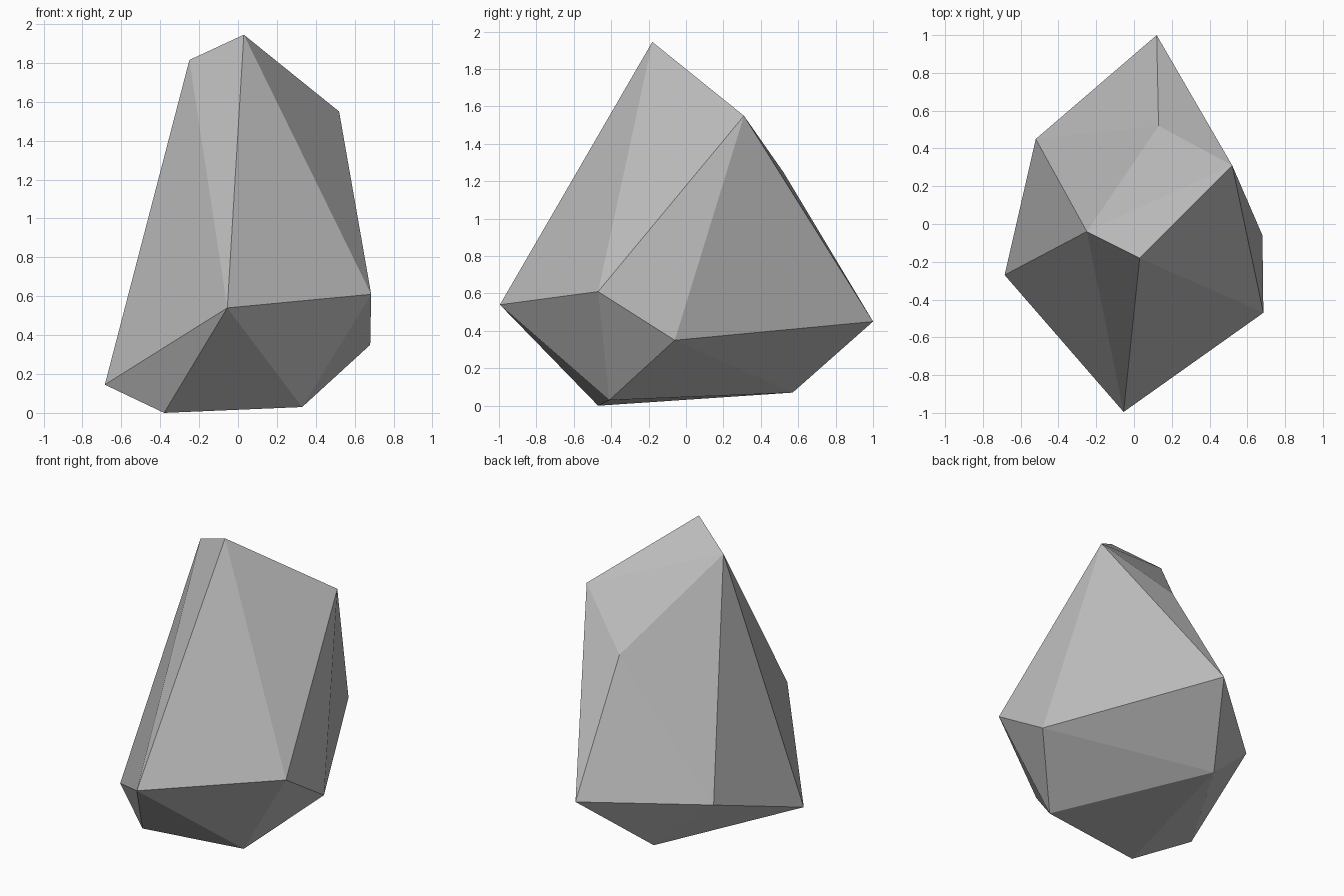
import bpy
import bmesh

# Remove the default cube
cube = bpy.data.objects.get("Cube")
if cube:
    bpy.data.objects.remove(cube, do_unlink=True)

# Stone colour
stone = bpy.data.materials.new("grey stone")
stone.use_nodes = True
grey = (0.5, 0.5, 0.5, 1)
stone.diffuse_color = grey
shader = next(n for n in stone.node_tree.nodes if n.type == 'BSDF_PRINCIPLED')
shader.inputs["Base Color"].default_value = grey
shader.inputs["Roughness"].default_value = 0.9

bm = bmesh.new()


def corner(x, y, z):
    return bm.verts.new((x, y, z))


# Crown corners
peak = corner(0.03, -0.18, 1.945)
shoulder = corner(-0.25, -0.04, 1.815)
ledge = corner(0.52, 0.31, 1.55)
notch = corner(0.13, 0.52, 1.25)

# Belly corners
nose = corner(-0.055, -0.995, 0.54)
cheek = corner(0.685, -0.47, 0.61)
hip = corner(0.68, -0.06, 0.35)
tail = corner(0.12, 1.0, 0.45)
flank = corner(-0.52, 0.45, 0.39)
elbow = corner(-0.685, -0.27, 0.145)

# Underside corners
heel = corner(-0.38, -0.47, 0.0)
toe = corner(0.33, -0.41, 0.03)
sole = corner(-0.16, 0.57, 0.07)

# Wrap the corners in flat facets
bmesh.ops.convex_hull(bm, input=bm.verts[:])

# Turn the rear ridge so the facets meet in a shallow hollow
ridge = bm.edges.get((tail, shoulder))
bmesh.ops.rotate_edges(bm, edges=[ridge], use_ccw=False)
bmesh.ops.recalc_face_normals(bm, faces=bm.faces[:])

mesh = bpy.data.meshes.new("boulder")
bm.to_mesh(mesh)
bm.free()
mesh.materials.append(stone)
boulder = bpy.data.objects.new("boulder", mesh)
bpy.context.collection.objects.link(boulder)
